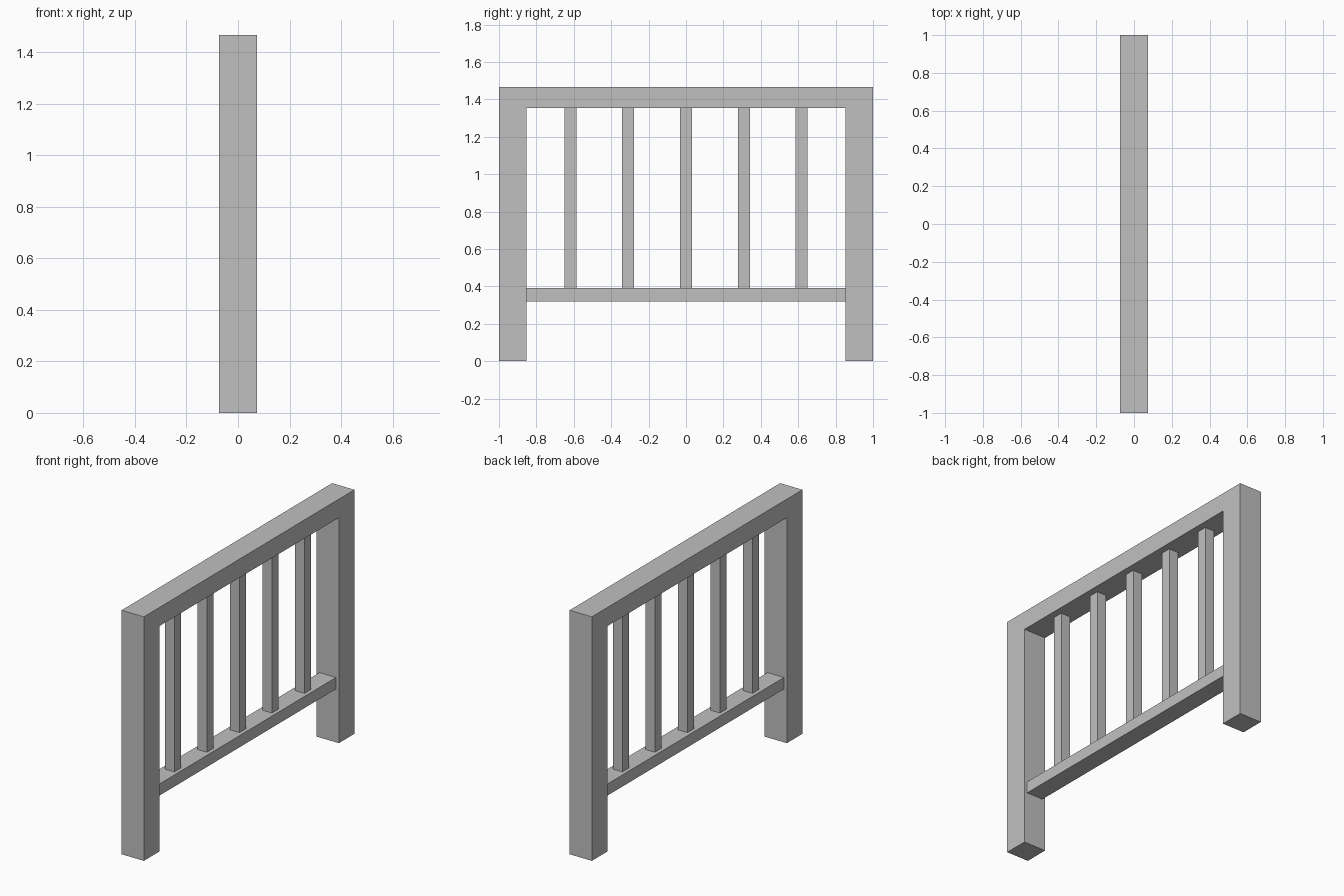
import bpy
import bmesh
from mathutils import Matrix

cube = bpy.data.objects.get("Cube")
if cube:
    bpy.data.objects.remove(cube, do_unlink=True)

# Overall sizes
HEIGHT = 1.467
POST = 0.148
INNER = 1 - POST
RAIL_BOTTOM, RAIL_TOP = 0.32, 0.39
TOP_RAIL_BOTTOM = 1.355
BALUSTER = 0.064
SPACING = 0.309

grey = bpy.data.materials.new("plain grey")
grey.use_nodes = True
colour = (0.53, 0.53, 0.53, 1)
grey.diffuse_color = colour
grey.node_tree.nodes["Principled BSDF"].inputs["Base Color"].default_value = colour


def add_object(name, bm):
    bmesh.ops.recalc_face_normals(bm, faces=bm.faces)
    mesh = bpy.data.meshes.new(name)
    bm.to_mesh(mesh)
    bm.free()
    mesh.materials.append(grey)
    obj = bpy.data.objects.new(name, mesh)
    bpy.context.collection.objects.link(obj)
    return obj


def box(name, width, y0, y1, z0, z1):
    bm = bmesh.new()
    place = Matrix.Translation((0, (y0 + y1) / 2, (z0 + z1) / 2))
    size = Matrix.Diagonal((width, y1 - y0, z1 - z0, 1))
    bmesh.ops.create_cube(bm, size=1, matrix=place @ size)
    return add_object(name, bm)


# Posts and top rail: one arch-shaped profile, extruded across x
half = [(1, HEIGHT), (1, 0), (INNER, 0), (INNER, TOP_RAIL_BOTTOM)]
profile = half + [(-y, z) for y, z in reversed(half)]
bm = bmesh.new()
face = bm.faces.new([bm.verts.new((-POST / 2, y, z)) for y, z in profile])
side = bmesh.ops.extrude_face_region(bm, geom=[face], use_keep_orig=True)
moved = [v for v in side["geom"] if isinstance(v, bmesh.types.BMVert)]
bmesh.ops.translate(bm, verts=moved, vec=(POST, 0, 0))
add_object("posts_and_top_rail", bm)

# Lower rail between the posts
box("lower_rail", 0.11, -INNER, INNER, RAIL_BOTTOM, RAIL_TOP)

# Evenly spaced balusters
for i in range(-2, 3):
    y = i * SPACING
    box(f"baluster_{i + 3}", BALUSTER, y - BALUSTER / 2, y + BALUSTER / 2,
        RAIL_TOP, TOP_RAIL_BOTTOM)
